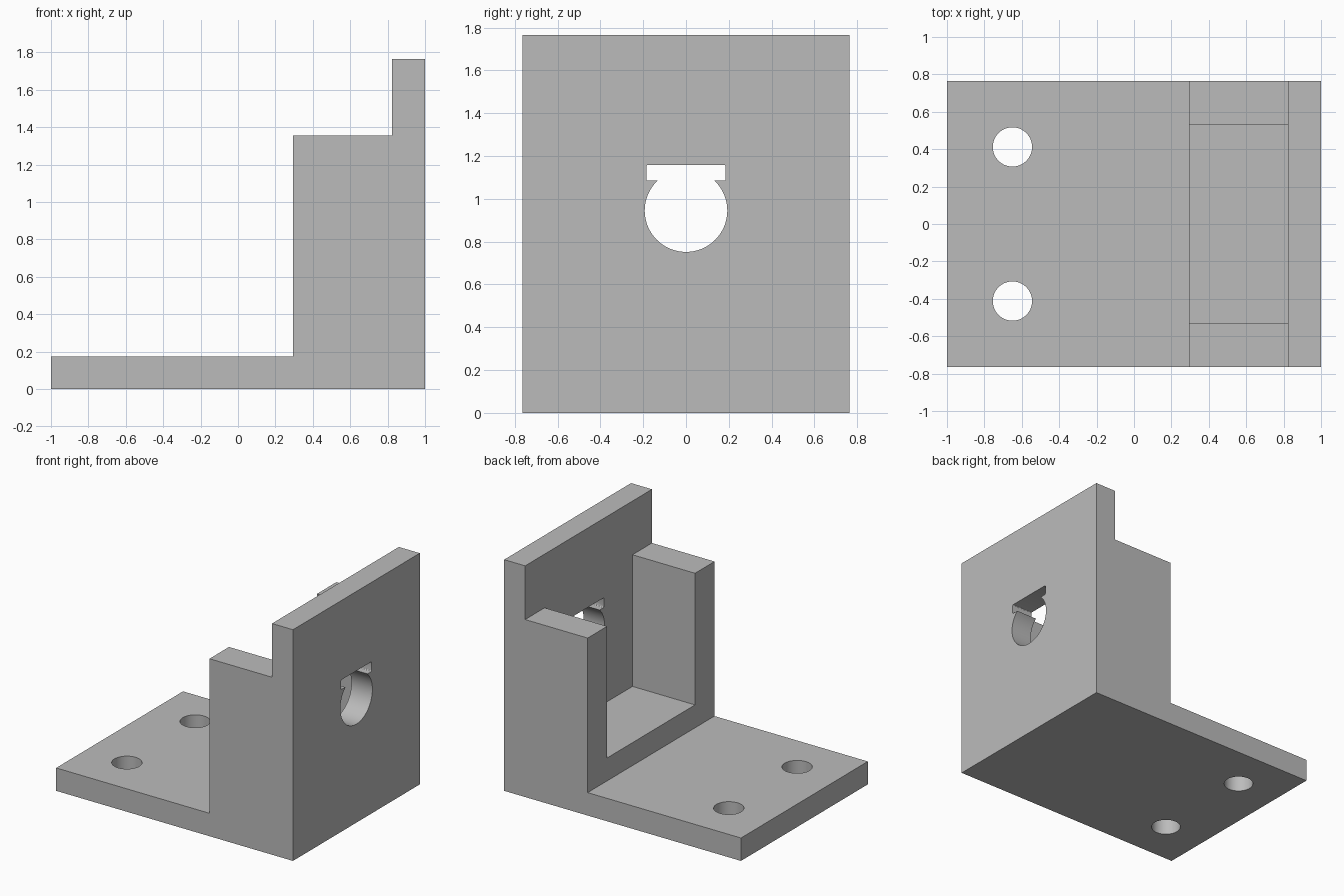
import bpy, bmesh, math
from mathutils import Vector

cube = bpy.data.objects.get("Cube")
if cube:
    bpy.data.objects.remove(cube, do_unlink=True)

grey = bpy.data.materials.new("plain grey")
grey.use_nodes = True
colour = (0.5, 0.5, 0.5, 1)
grey.diffuse_color = colour
grey.node_tree.nodes["Principled BSDF"].inputs["Base Color"].default_value = colour


def prism(name, points, sweep):
    """Sweep a closed outline along a vector into a solid."""
    bm = bmesh.new()
    face = bm.faces.new([bm.verts.new(p) for p in points])
    grown = bmesh.ops.extrude_face_region(bm, geom=[face])["geom"]
    bmesh.ops.translate(bm, vec=Vector(sweep),
                        verts=[g for g in grown if isinstance(g, bmesh.types.BMVert)])
    bmesh.ops.recalc_face_normals(bm, faces=bm.faces)
    mesh = bpy.data.meshes.new(name)
    bm.to_mesh(mesh)
    bm.free()
    mesh.materials.append(grey)
    obj = bpy.data.objects.new(name, mesh)
    bpy.context.collection.objects.link(obj)
    return obj


def ring(radius, count=64):
    return [(radius * math.cos(2 * math.pi * i / count),
             radius * math.sin(2 * math.pi * i / count)) for i in range(count)]


def cut(target, cutter):
    """Subtract the cutter and remove it."""
    cutter.hide_render = True
    mod = target.modifiers.new("cut", 'BOOLEAN')
    mod.operation = 'DIFFERENCE'
    mod.solver = 'EXACT'
    mod.object = cutter
    bpy.context.view_layer.objects.active = target
    bpy.ops.object.modifier_apply(modifier=mod.name)
    bpy.data.objects.remove(cutter, do_unlink=True)


# Stepped side outline swept across the full width
HALF = 0.765
outline = [(-1, 0), (1, 0), (1, 1.765), (0.823, 1.765), (0.823, 1.355),
           (0.295, 1.355), (0.295, 0.175), (-1, 0.175)]
bracket = prism("bracket", [(x, -HALF, z) for x, z in outline], (0, 2 * HALF, 0))

# Open pocket between the two side walls
pocket = [(0.2, 0.35), (0.823, 0.35), (0.823, 1.5), (0.2, 1.5)]
cut(bracket, prism("pocket_cutter", [(x, -0.53, z) for x, z in pocket], (0, 1.06, 0)))

# Round hole through the back plate
cut(bracket, prism("round_cutter",
                   [(0.7, a, 0.945 + b) for a, b in ring(0.193)], (0.5, 0, 0)))

# Slot above it with slightly rounded corners
R = 0.008
slot = [(0.185 * math.copysign(1, a) - R * math.copysign(1, a) + a,
         1.122 + (0.037 - R) * math.copysign(1, b) + b)
        for a, b in [(R * math.cos(t), R * math.sin(t))
                     for t in [math.radians(q * 90 + s)
                               for q in range(4) for s in (1, 30, 60, 89)]]]
cut(bracket, prism("slot_cutter", [(0.7, y, z) for y, z in slot], (0.5, 0, 0)))

# Bolt holes in the base
for side in (-1, 1):
    cut(bracket, prism("bolt_cutter",
                       [(-0.65 + a, side * 0.412 + b, -0.1) for a, b in ring(0.105)],
                       (0, 0, 0.4)))

bpy.ops.object.select_all(action='DESELECT')
bracket.select_set(True)
bpy.context.view_layer.objects.active = bracket
bpy.ops.object.shade_smooth_by_angle(angle=math.radians(25))
